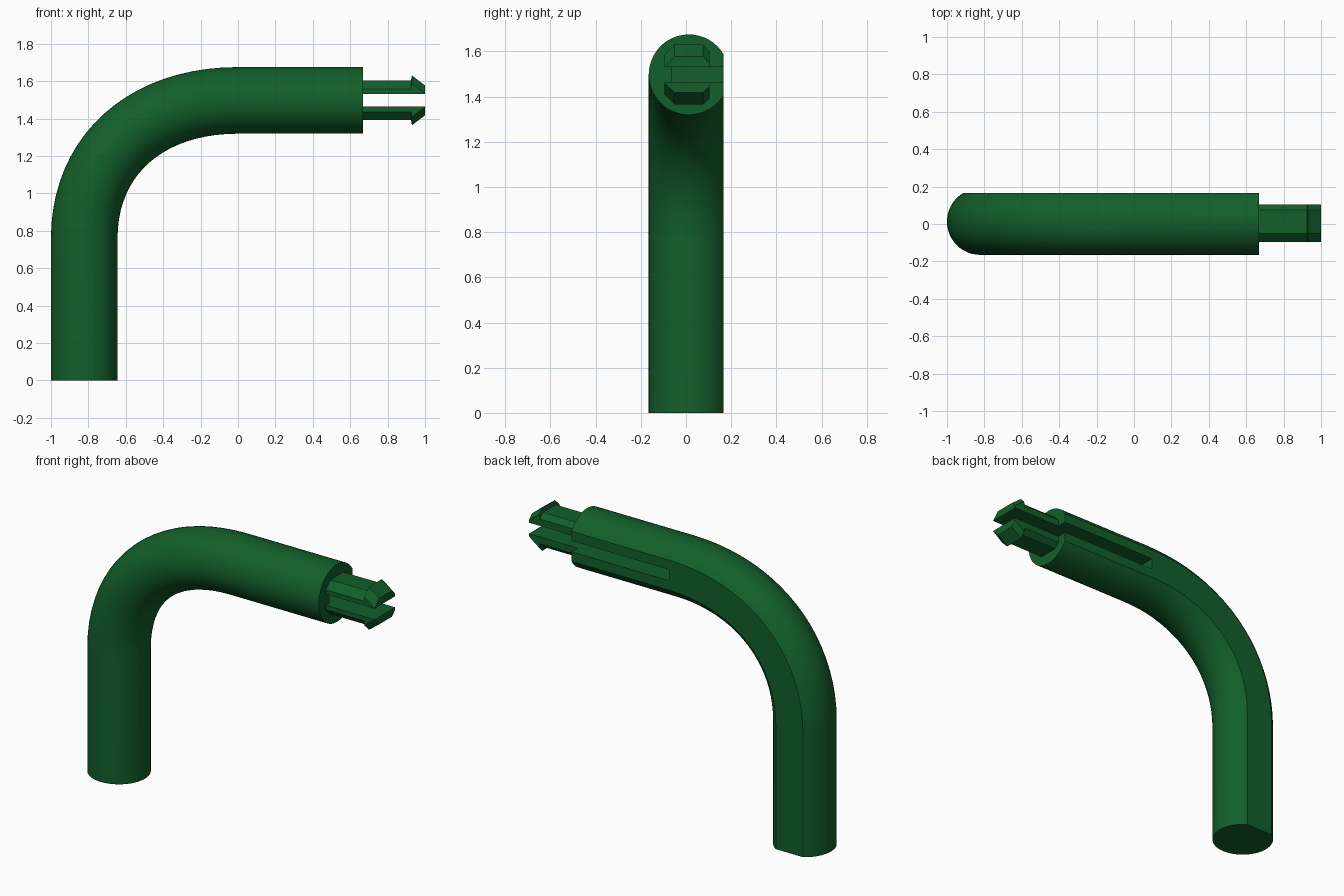
import bpy, bmesh, math
from mathutils import Vector

cube = bpy.data.objects.get("Cube")
if cube:
    bpy.data.objects.remove(cube, do_unlink=True)

green = bpy.data.materials.new("dark_green")
green.use_nodes = True
COLOR = (0.006, 0.115, 0.023, 1)
green.diffuse_color = COLOR
green.node_tree.nodes["Principled BSDF"].inputs["Base Color"].default_value = COLOR

AXIS_Y, AXIS_Z = 0.013, 1.497
RADIUS, FLAT = 0.178, 0.152
LEG_X, BEND_Z, END_X = -0.822, 0.76, 0.667


def loft(name, rings):
    """Skin a list of equal-length closed rings and cap both ends."""
    bm = bmesh.new()
    loops = [[bm.verts.new(p) for p in ring] for ring in rings]
    for a, b in zip(loops, loops[1:]):
        for i in range(len(a)):
            j = (i + 1) % len(a)
            bm.faces.new((a[i], a[j], b[j], b[i]))
    bm.faces.new(loops[0])
    bm.faces.new(loops[-1])
    bmesh.ops.recalc_face_normals(bm, faces=bm.faces)
    mesh = bpy.data.meshes.new(name)
    bm.to_mesh(mesh)
    bm.free()
    obj = bpy.data.objects.new(name, mesh)
    bpy.context.collection.objects.link(obj)
    mesh.materials.append(green)
    return obj


def activate(obj):
    bpy.ops.object.select_all(action='DESELECT')
    obj.select_set(True)
    bpy.context.view_layer.objects.active = obj


# Centre line: upright leg, quarter bend, horizontal arm
start, end = Vector((LEG_X, 0, BEND_Z)), Vector((0, 0, AXIS_Z))
corner = Vector((LEG_X, 0, AXIS_Z))
h1, h2 = start.lerp(corner, 0.6), end.lerp(corner, 0.6)
path = [(Vector((LEG_X, 0, 0)), Vector((0, 0, 1)))]
STEPS = 20
for k in range(STEPS + 1):
    t = k / STEPS
    s = 1 - t
    point = start * s**3 + h1 * 3*s*s*t + h2 * 3*s*t*t + end * t**3
    tangent = (h1 - start) * s*s + (h2 - h1) * 2*s*t + (end - h2) * t*t
    path.append((point, tangent.normalized()))
path.append((Vector((END_X, 0, AXIS_Z)), Vector((1, 0, 0))))

# Round section with a flat on the back
edge = math.asin(FLAT / RADIUS)
SEGS = 40
angles = [edge - (math.pi + 2 * edge) * i / SEGS for i in range(SEGS + 1)]
rings = []
for point, tangent in path:
    normal = Vector((-tangent.z, 0, tangent.x))
    rings.append([point + normal * RADIUS * math.cos(a)
                  + Vector((0, AXIS_Y + RADIUS * math.sin(a), 0)) for a in angles])
tube = loft("bent_tube", rings)

# Deep slot along the back of the arm, open at the end
GAP = 0.034
slot = loft("slot_cutter", [
    [(x, y, AXIS_Z + z) for y, z in ((-0.062, -GAP), (0.3, -GAP), (0.3, GAP), (-0.062, GAP))]
    for x in (0.0, 0.8)])
activate(tube)
cut = tube.modifiers.new("slot", 'BOOLEAN')
cut.operation = 'DIFFERENCE'
cut.solver = 'EXACT'
cut.object = slot
bpy.ops.object.modifier_apply(modifier=cut.name)
bpy.data.objects.remove(slot, do_unlink=True)
activate(tube)
bpy.ops.object.shade_smooth_by_angle(angle=math.radians(25))

# Pair of barbed snap prongs
for name, side in (("upper_prong", 1), ("lower_prong", -1)):
    rings = []
    for x, h in ((0.64, 0.106), (0.925, 0.106), (0.93, 0.133), (1.0, 0.08)):
        section = ((-0.095, GAP), (-0.095, max(h - 0.045, GAP + 0.002)), (-0.05, h),
                   (0.075, h), (0.105, h - 0.03), (0.105, GAP))
        rings.append([(x, y, AXIS_Z + side * z) for y, z in section])
    loft(name, rings)
